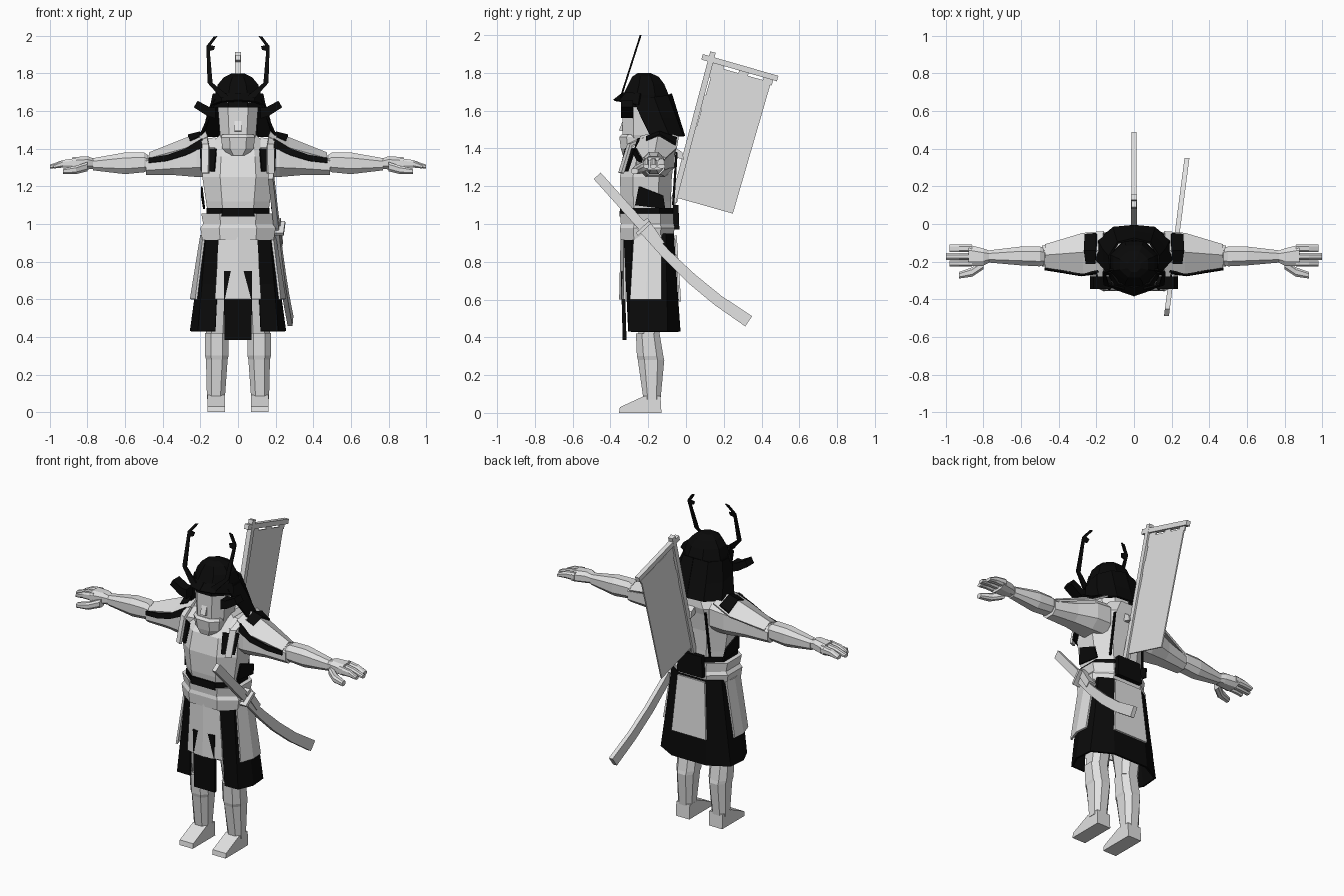
import bpy, bmesh
from mathutils import Vector


def material(name, value):
    m = bpy.data.materials.new(name)
    m.diffuse_color = (value, value, value, 1)
    return m


GREY = material("light grey", 0.75)
BLACK = material("black", 0.003)


def make(name, verts, faces, mat, mirror=False, thick=0):
    bm = bmesh.new()
    vs = [bm.verts.new(v) for v in verts]
    for f in faces:
        bm.faces.new([vs[i] for i in f])
    bmesh.ops.recalc_face_normals(bm, faces=bm.faces)
    me = bpy.data.meshes.new(name)
    bm.to_mesh(me)
    bm.free()
    me.materials.append(mat)
    ob = bpy.data.objects.new(name, me)
    bpy.context.collection.objects.link(ob)
    if thick:
        s = ob.modifiers.new("thickness", 'SOLIDIFY')
        s.thickness, s.offset = thick, 0
    if mirror:
        m = ob.modifiers.new("mirror", 'MIRROR')
        m.use_mirror_merge = True
    return ob


def loft(name, axis, secs, mat, mirror=False, cut=0.25):
    """Bevelled box sections (t, a0, a1, b0, b1) joined along z or x."""
    verts, faces = [], []
    for t, a0, a1, b0, b1 in secs:
        c, d = (a1 - a0) * cut, (b1 - b0) * cut
        ring = [(a0 + c, b0), (a1 - c, b0), (a1, b0 + d), (a1, b1 - d),
                (a1 - c, b1), (a0 + c, b1), (a0, b1 - d), (a0, b0 + d)]
        verts += [(a, b, t) if axis == 'z' else (t, a, b) for a, b in ring]
    for r in range(len(secs) - 1):
        for i in range(8):
            j = (i + 1) % 8
            faces.append((r * 8 + i, r * 8 + j, r * 8 + 8 + j, r * 8 + 8 + i))
    n = len(verts)
    faces += [range(8), range(n - 8, n)]
    return make(name, verts, faces, mat, mirror)


def prism(name, plane, pts, lo, hi, mat, mirror=False, shear=lambda a, b: 0):
    """Outline in xz or yz, extruded along the remaining axis."""
    verts = []
    for o in (lo, hi):
        for a, b in pts:
            k = o + shear(a, b)
            verts.append((a, k, b) if plane == 'xz' else (k, a, b))
    n = len(pts)
    faces = [range(n), range(n, 2 * n)]
    faces += [(i, (i + 1) % n, n + (i + 1) % n, n + i) for i in range(n)]
    return make(name, verts, faces, mat, mirror)


def strip(path, widths):
    """Outline of a band around a 2D path."""
    left, right = [], []
    for i, p in enumerate(path):
        a, b = path[max(i - 1, 0)], path[min(i + 1, len(path) - 1)]
        d = Vector((b[0] - a[0], b[1] - a[1])).normalized() * widths[i] / 2
        left.append((p[0] - d.y, p[1] + d.x))
        right.append((p[0] + d.y, p[1] - d.x))
    return left + right[::-1]


def sheet(name, rows, mat, mirror=False, thick=0.012):
    w = len(rows[0])
    faces = [(r * w + i, r * w + i + 1, r * w + w + i + 1, r * w + w + i)
             for r in range(len(rows) - 1) for i in range(w - 1)]
    return make(name, [v for r in rows for v in r], faces, mat, mirror, thick)


# Legs and feet
prism("foot", 'yz', [(-0.355, 0), (-0.13, 0), (-0.135, 0.09), (-0.22, 0.09), (-0.35, 0.03)],
      0.068, 0.162, GREY, True)
loft("shin", 'z', [(0.07, 0.07, 0.165, -0.225, -0.135), (0.28, 0.055, 0.17, -0.255, -0.115),
                   (0.30, 0.05, 0.175, -0.26, -0.12), (0.42, 0.05, 0.175, -0.265, -0.14)], GREY, True)
loft("thigh", 'z', [(0.42, 0.05, 0.17, -0.25, -0.14), (0.62, 0.04, 0.17, -0.29, -0.1),
                    (0.9, 0.01, 0.16, -0.29, -0.09)], GREY, True)

# Skirt open at the front, with hanging panels over it
top = [(0.1, -0.325), (0.165, -0.28), (0.182, -0.2), (0.17, -0.11), (0.1, -0.07), (0, -0.07)]
low = [(0.12, -0.3), (0.21, -0.3), (0.25, -0.21), (0.24, -0.1), (0.12, -0.035), (0, -0.035)]
mid = [((a[0] + b[0]) / 2, (a[1] + b[1]) / 2) for a, b in zip(top, low)]
sheet("skirt", [[(x, y, z) for x, y in row] for row, z in ((top, 0.95), (mid, 0.68), (low, 0.43))],
      BLACK, True)
sheet("front_loincloth", [[(-0.075, -0.335, 0.75), (0.075, -0.335, 0.75)],
                          [(-0.072, -0.325, 0.385), (0.072, -0.325, 0.385)]], BLACK, thick=0.02)
sheet("front_apron", [[(-0.1, -0.325, 0.95), (0, -0.34, 0.95), (0.1, -0.325, 0.95)],
                      [(-0.122, -0.325, 0.6), (0, -0.348, 0.6), (0.122, -0.325, 0.6)]], GREY)
sheet("side_panel", [[(0.18, -0.275, 0.94), (0.195, -0.2, 0.94), (0.188, -0.13, 0.94)],
                     [(0.222, -0.295, 0.6), (0.25, -0.21, 0.6), (0.245, -0.13, 0.6)]], GREY, True)
sheet("back_panel", [[(-0.095, -0.055, 0.94), (0.095, -0.055, 0.94)],
                     [(-0.12, -0.032, 0.59), (0.12, -0.032, 0.59)]], GREY)

# Belt and torso armour
loft("belt", 'z', [(0.915, -0.19, 0.19, -0.345, -0.07), (0.98, -0.2, 0.2, -0.35, -0.06),
                   (1.0, -0.185, 0.185, -0.345, -0.065), (1.055, -0.195, 0.195, -0.35, -0.065)], GREY)
loft("waist_band", 'z', [(1.04, -0.168, 0.168, -0.352, -0.07),
                         (1.085, -0.168, 0.168, -0.35, -0.07)], BLACK)
loft("chest", 'z', [(1.05, -0.16, 0.16, -0.335, -0.08), (1.12, -0.17, 0.17, -0.345, -0.08),
                    (1.25, -0.19, 0.19, -0.35, -0.075), (1.36, -0.18, 0.18, -0.325, -0.06),
                    (1.40, -0.17, 0.17, -0.29, -0.05), (1.48, -0.09, 0.09, -0.25, -0.06)], GREY)
sheet("side_lacing", [[(0.181, -0.27, 1.1), (0.181, -0.11, 1.08)],
                      [(0.193, -0.25, 1.2), (0.193, -0.12, 1.15)]], BLACK, True, 0.009)
sheet("back_knot", [[(-0.08, -0.055, 1.1), (0.08, -0.055, 1.1)],
                    [(-0.09, -0.05, 0.97), (0.09, -0.05, 0.97)]], BLACK, thick=0.03)
sheet("back_seam", [[(0.115, -0.068, 1.1), (0.125, -0.068, 1.1)],
                    [(0.095, -0.05, 1.38), (0.105, -0.05, 1.38)]], BLACK, True, 0.012)

# Shoulder straps
sheet("strap_backing", [[(0.115, -0.318, 1.40), (0.2, -0.27, 1.40)],
                        [(0.125, -0.348, 1.28), (0.195, -0.31, 1.28)]], BLACK, True)
sheet("strap", [[(0.165, -0.2, 1.47), (0.2, -0.2, 1.46)], [(0.155, -0.305, 1.42), (0.19, -0.29, 1.42)],
                [(0.155, -0.352, 1.27), (0.19, -0.335, 1.27)]], GREY, True, 0.016)

# Arms, shoulder guards and hands
loft("upper_arm", 'x', [(0.12, -0.26, -0.06, 1.25, 1.46), (0.22, -0.265, -0.06, 1.25, 1.45),
                        (0.34, -0.24, -0.09, 1.26, 1.40), (0.49, -0.225, -0.115, 1.26, 1.36)], GREY, True)
loft("forearm", 'x', [(0.47, -0.215, -0.13, 1.29, 1.36), (0.50, -0.225, -0.12, 1.275, 1.38),
                      (0.60, -0.22, -0.12, 1.265, 1.38), (0.77, -0.205, -0.14, 1.285, 1.35)], GREY, True)
loft("palm", 'x', [(0.76, -0.2, -0.145, 1.295, 1.345), (0.80, -0.22, -0.13, 1.29, 1.36),
                   (0.88, -0.225, -0.11, 1.285, 1.355)], GREY, True)
for i, (y0, y1, x) in enumerate([(-0.225, -0.195, 0.98), (-0.19, -0.155, 1.0), (-0.15, -0.11, 0.98)]):
    loft(f"finger_{i + 1}", 'x', [(0.86, y0, y1, 1.3, 1.35), (0.93, y0, y1, 1.3, 1.34),
                                  (x, y0, y1, 1.295, 1.315)], GREY, True)
loft("thumb", 'x', [(0.80, -0.24, -0.19, 1.28, 1.33), (0.86, -0.28, -0.23, 1.265, 1.31),
                    (0.93, -0.29, -0.255, 1.265, 1.295)], GREY, True)
sheet("shoulder_guard", [[(0.16, -0.24, 1.46), (0.17, -0.14, 1.49), (0.16, -0.04, 1.46)],
                         [(0.27, -0.262, 1.40), (0.27, -0.15, 1.455), (0.27, -0.05, 1.40)],
                         [(0.47, -0.23, 1.345), (0.47, -0.165, 1.375), (0.47, -0.11, 1.345)]], GREY, True)
sheet("guard_border", [[(0.19, -0.25, 1.455), (0.28, -0.268, 1.40), (0.38, -0.25, 1.365), (0.475, -0.235, 1.35)],
                       [(0.19, -0.26, 1.405), (0.28, -0.272, 1.365), (0.38, -0.255, 1.335),
                        (0.475, -0.24, 1.325)]], BLACK, True)
sheet("guard_lacing", [[(0.205, -0.21, 1.46), (0.20, -0.14, 1.487), (0.20, -0.05, 1.455)],
                       [(0.255, -0.21, 1.44), (0.265, -0.14, 1.47), (0.26, -0.055, 1.42)]], BLACK, True)

# Head with face mask
loft("head", 'z', [(1.36, -0.06, 0.06, -0.3, -0.12), (1.47, -0.095, 0.095, -0.335, -0.11),
                   (1.66, -0.11, 0.11, -0.335, -0.11)], GREY)
loft("face_mask", 'z', [(1.365, -0.05, 0.05, -0.335, -0.2), (1.40, -0.083, 0.083, -0.345, -0.2),
                        (1.46, -0.09, 0.09, -0.353, -0.2), (1.475, -0.085, 0.085, -0.34, -0.2)], GREY)
prism("nose", 'yz', [(-0.33, 1.56), (-0.355, 1.495), (-0.33, 1.49)], -0.018, 0.018, GREY)

# Helmet with brim, neck guard, turned-back wings and antlers
loft("helmet_bowl", 'z', [(1.62, -0.13, 0.13, -0.34, -0.085), (1.68, -0.125, 0.125, -0.335, -0.09),
                          (1.74, -0.108, 0.108, -0.305, -0.115), (1.78, -0.075, 0.075, -0.285, -0.145),
                          (1.80, -0.035, 0.035, -0.255, -0.19)], BLACK, cut=0.3)
sheet("helmet_brim", [[(0, -0.335, 1.69), (0.08, -0.315, 1.695), (0.13, -0.24, 1.69)],
                      [(0, -0.38, 1.655), (0.085, -0.35, 1.65), (0.142, -0.25, 1.63)]], BLACK, True)
sheet("neck_guard", [[(0.12, -0.28, 1.66), (0.13, -0.17, 1.67), (0.085, -0.1, 1.68), (0, -0.08, 1.69)],
                     [(0.155, -0.24, 1.57), (0.165, -0.13, 1.56), (0.1, -0.055, 1.56), (0, -0.04, 1.56)],
                     [(0.2, -0.19, 1.47), (0.185, -0.09, 1.465), (0.11, -0.02, 1.465), (0, -0.01, 1.465)]],
      BLACK, True)
prism("helmet_wing", 'xz', [(0.12, 1.56), (0.12, 1.62), (0.15, 1.62), (0.215, 1.655), (0.235, 1.62), (0.165, 1.575)],
      -0.345, -0.28, BLACK, True)
slant = lambda a, b: 0.32 * (b - 1.75)
prism("antler", 'xz', [(0.05, 1.68), (0.135, 1.75), (0.15, 1.92), (0.128, 1.925), (0.122, 1.945), (0.145, 1.95),
                       (0.108, 2.0), (0.13, 1.995), (0.168, 1.945), (0.162, 1.75), (0.09, 1.67)],
      -0.325, -0.315, BLACK, True, slant)

# Sheathed sword at the left hip
lean = lambda a, b: 0.236 + 0.13 * a
prism("sword_handle", 'yz', strip([(-0.47, 1.255), (-0.21, 0.965)], [0.05, 0.05]), -0.013, 0.013, GREY, shear=lean)
prism("sword_guard", 'yz', strip([(-0.26, 0.945), (-0.19, 1.01)], [0.018, 0.018]), -0.04, 0.04, GREY, shear=lean)
prism("sheath", 'yz', strip([(-0.24, 0.985), (-0.1, 0.835), (0.03, 0.71), (0.17, 0.595), (0.332, 0.485)],
                            [0.045, 0.052, 0.058, 0.06, 0.065]), -0.013, 0.013, GREY, shear=lean)
prism("sword_cord", 'yz', strip([(-0.22, 1.02), (-0.13, 0.89)], [0.04, 0.04]), -0.035, 0.018, GREY, shear=lean)

# Back banner on its pole
prism("banner_pole", 'yz', strip([(-0.085, 1.05), (0.143, 1.91)], [0.03, 0.03]), -0.015, 0.015, GREY)
prism("banner_crossbar", 'yz', strip([(0.085, 1.885), (0.485, 1.77)], [0.03, 0.03]), -0.014, 0.014, GREY)
prism("pole_bracket", 'yz', [(-0.08, 1.36), (-0.08, 1.42), (-0.02, 1.38), (-0.01, 1.34)], -0.025, 0.025, GREY)
prism("banner_cloth", 'yz', [(0.148, 1.835), (0.45, 1.75), (0.248, 1.055), (-0.052, 1.14)], -0.004, 0.004, GREY)
for i in range(5):
    y, z = -0.05 + i * 0.0475, 1.16 + i * 0.165
    prism(f"banner_tab_{i + 1}", 'yz', strip([(y - 0.012, z - 0.045), (y + 0.008, z + 0.03)], [0.03, 0.03]),
          -0.004, 0.004, GREY)
for i in range(3):
    y, z = 0.17 + i * 0.13, 1.845 - i * 0.037
    prism(f"banner_loop_{i + 1}", 'yz', strip([(y - 0.02, z), (y + 0.03, z - 0.014)], [0.05, 0.05]),
          -0.004, 0.004, GREY)
